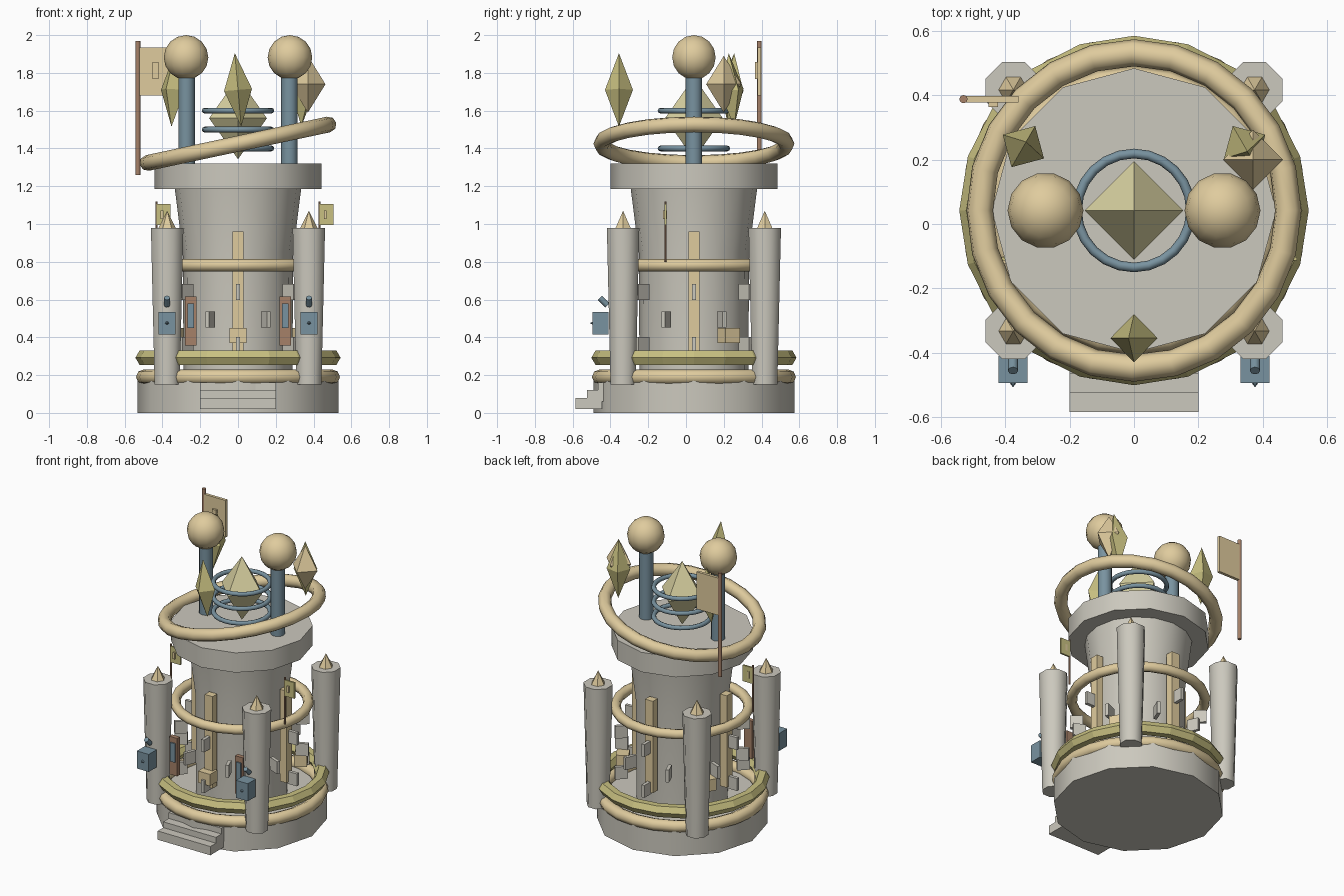
import bpy, bmesh, math
from math import sin, cos, pi, radians
from mathutils import Matrix, Vector

if "Cube" in bpy.data.objects:
    bpy.data.objects.remove(bpy.data.objects["Cube"])

CY = 0.042  # y of the tower axis

def mat(name, c):
    m = bpy.data.materials.new(name)
    m.diffuse_color = (*c, 1)
    m.use_nodes = True
    m.node_tree.nodes["Principled BSDF"].inputs["Base Color"].default_value = m.diffuse_color
    return m

STONE = mat("stone", (0.60, 0.58, 0.51))
GOLD = mat("gold", (0.74, 0.60, 0.34))
OLIVE = mat("olive", (0.58, 0.53, 0.22))
CRYSTAL = mat("crystal", (0.70, 0.65, 0.36))
BLUE = mat("blue_metal", (0.19, 0.29, 0.35))
BROWN = mat("brown_wood", (0.38, 0.22, 0.14))

def finish(name, bm, m, loc=(0, 0, 0), rot=(0, 0, 0), smooth=False):
    bmesh.ops.recalc_face_normals(bm, faces=bm.faces)
    me = bpy.data.meshes.new(name)
    bm.to_mesh(me)
    bm.free()
    me.materials.append(m)
    ob = bpy.data.objects.new(name, me)
    ob.location, ob.rotation_euler = loc, rot
    bpy.context.collection.objects.link(ob)
    if smooth:
        bpy.ops.object.select_all(action='DESELECT')
        ob.select_set(True)
        bpy.context.view_layer.objects.active = ob
        bpy.ops.object.shade_smooth_by_angle(angle=radians(46))
    return ob

def box(name, size, loc, m, rot=(0, 0, 0)):
    bm = bmesh.new()
    bmesh.ops.create_cube(bm, size=1)
    bmesh.ops.scale(bm, vec=size, verts=bm.verts)
    return finish(name, bm, m, loc, rot)

def lathe(name, profile, n, loc, m, rot=(0, 0, 0), smooth=True, closed=False):
    # spin (radius, z) points into n sides; radius 0 makes a pole
    bm = bmesh.new()
    rings = []
    for r, z in profile:
        k = n if r > 0 else 1
        rings.append([bm.verts.new((r * cos(2 * pi * i / n), r * sin(2 * pi * i / n), z)) for i in range(k)])
    pairs = list(zip(rings, rings[1:])) + ([(rings[-1], rings[0])] if closed else [])
    for a, b in pairs:
        for i in range(n):
            j = (i + 1) % n
            q = [a[i % len(a)], a[j % len(a)], b[j % len(b)], b[i % len(b)]]
            bm.faces.new(list(dict.fromkeys(q)))
    if not closed:
        for r in (rings[0], rings[-1]):
            if len(r) > 1:
                bm.faces.new(r)
    return finish(name, bm, m, loc, rot, smooth)

def torus(name, R, r, n, k, z, m, rot=(0, 0, 0)):
    prof = [(R + r * cos(2 * pi * i / k), r * sin(2 * pi * i / k)) for i in range(k)]
    return lathe(name, prof, n, (0, CY, z), m, rot, smooth=k > 6, closed=True)

def polar(r, deg, z):
    return (r * cos(radians(deg)), CY + r * sin(radians(deg)), z)

def gem(name, r, h, loc, m, rot=(0, 0, 0)):
    return lathe(name, [(0, -h), (r, 0), (0, h)], 4, loc, m, rot, smooth=False)

# base, body and crown
lathe("base", [(0.532, 0), (0.532, 0.18)], 12, (0, CY, 0), STONE)
lathe("tower_body", [(0.288, 0.15), (0.292, 0.85), (0.335, 1.19)], 16, (0, CY, 0), STONE)
lathe("crown_platform", [(0.442, 1.185), (0.442, 1.32)], 12, (0, CY, 0), STONE)

# front steps
for i in range(3):
    box("step", (0.4, 0.14, 0.06), (0, -0.515 + 0.06 * i, 0.05 + 0.04 * i), STONE)

# rings
torus("base_ring", 0.50, 0.04, 24, 8, 0.19, GOLD)
torus("olive_ring", 0.50, 0.043, 20, 6, 0.292, OLIVE)
torus("middle_ring", 0.415, 0.033, 24, 8, 0.782, GOLD)
torus("tilted_ring", 0.49, 0.042, 24, 8, 1.425, GOLD, (0, radians(-12), 0))
for z in (1.4, 1.5, 1.6):
    torus("coil_ring", 0.177, 0.015, 24, 8, z, BLUE)

# corner turrets with pointed caps
for sx in (-1, 1):
    for sy in (-1, 1):
        p = (sx * 0.375, CY + sy * 0.375, 0)
        lathe("turret", [(0.072, 0.15), (0.093, 0.98)], 8, p, STONE, (0, 0, pi / 8))
        lathe("turret_cap", [(0.048, 0.975), (0, 1.07)], 6, p, GOLD, smooth=False)

# pilasters, radial stone fins and gold blocks around the body
for a in range(4):
    box("pilaster", (0.05, 0.06, 0.63), polar(0.335, 90 * a, 0.645), GOLD, (0, 0, pi / 2 * a))
for row, z in enumerate((0.36, 0.495, 0.64)):
    for a in range(8):
        d = 45 * a + (22.5 if row == 1 else 0)
        box("wall_fin", (0.08, 0.022, 0.085), polar(0.385, d, z), STONE, (0, 0, radians(d)))
for d in (-90, 30, 150):
    box("gold_block", (0.08, 0.09, 0.08), polar(0.37, d, 0.41), GOLD, (0, 0, radians(d)))

for s in (-1, 1):
    # brown panels with blue insets
    box("side_panel", (0.06, 0.03, 0.26), (s * 0.25, -0.33, 0.487), BROWN)
    box("panel_inset", (0.035, 0.03, 0.13), (s * 0.25, -0.338, 0.515), BLUE)
    # boxes on the front turrets, with knob and slanted handle
    x = s * 0.376
    box("turret_box", (0.09, 0.085, 0.12), (x, -0.452, 0.475), BLUE)
    lathe("box_knob", [(0.01, 0), (0, 0.014)], 6, (x, -0.494, 0.475), BLUE, (pi / 2, 0, 0))
    lathe("box_handle", [(0.016, -0.028), (0.016, 0.028)], 8, (x, -0.436, 0.59), BLUE, (radians(45), 0, 0))
    # small flags on the middle ring
    fx = s * 0.432
    lathe("small_flag_pole", [(0.006, 0.8), (0.006, 1.12)], 6, (fx, -0.108, 0), BROWN)
    box("small_flag", (0.075, 0.012, 0.11), (fx + 0.037, -0.108, 1.05), OLIVE)
    box("small_flag_patch", (0.014, 0.022, 0.045), (fx + 0.03, -0.112, 1.05), GOLD)
    # posts with balls
    lathe("post", [(0.044, 1.31), (0.044, 1.82)], 12, (s * 0.272, CY, 0), BLUE)
    ball = [(0.118 * sin(pi * i / 8) if 0 < i < 8 else 0, -0.118 * cos(pi * i / 8)) for i in range(9)]
    lathe("ball", ball, 14, (s * 0.275, CY, 1.882), GOLD)

# large flag
lathe("flag_pole", [(0.013, 1.26), (0.013, 1.97)], 8, (-0.53, 0.388, 0), BROWN)
box("flag", (0.165, 0.02, 0.255), (-0.442, 0.388, 1.808), GOLD)
box("flag_patch", (0.03, 0.02, 0.09), (-0.437, 0.374, 1.812), GOLD)

# crystals
gem("core_crystal", 0.153, 0.217, (0, CY, 1.56), CRYSTAL)
for d in (-90, 30, 150):
    gem("floating_crystal", 0.074, 0.195, polar(0.397, d, 1.71), OLIVE, (radians(0), radians(-5), radians(d + 90)))
gem("large_floating_crystal", 0.093, 0.15, (0.37, 0.2, 1.74), GOLD)
